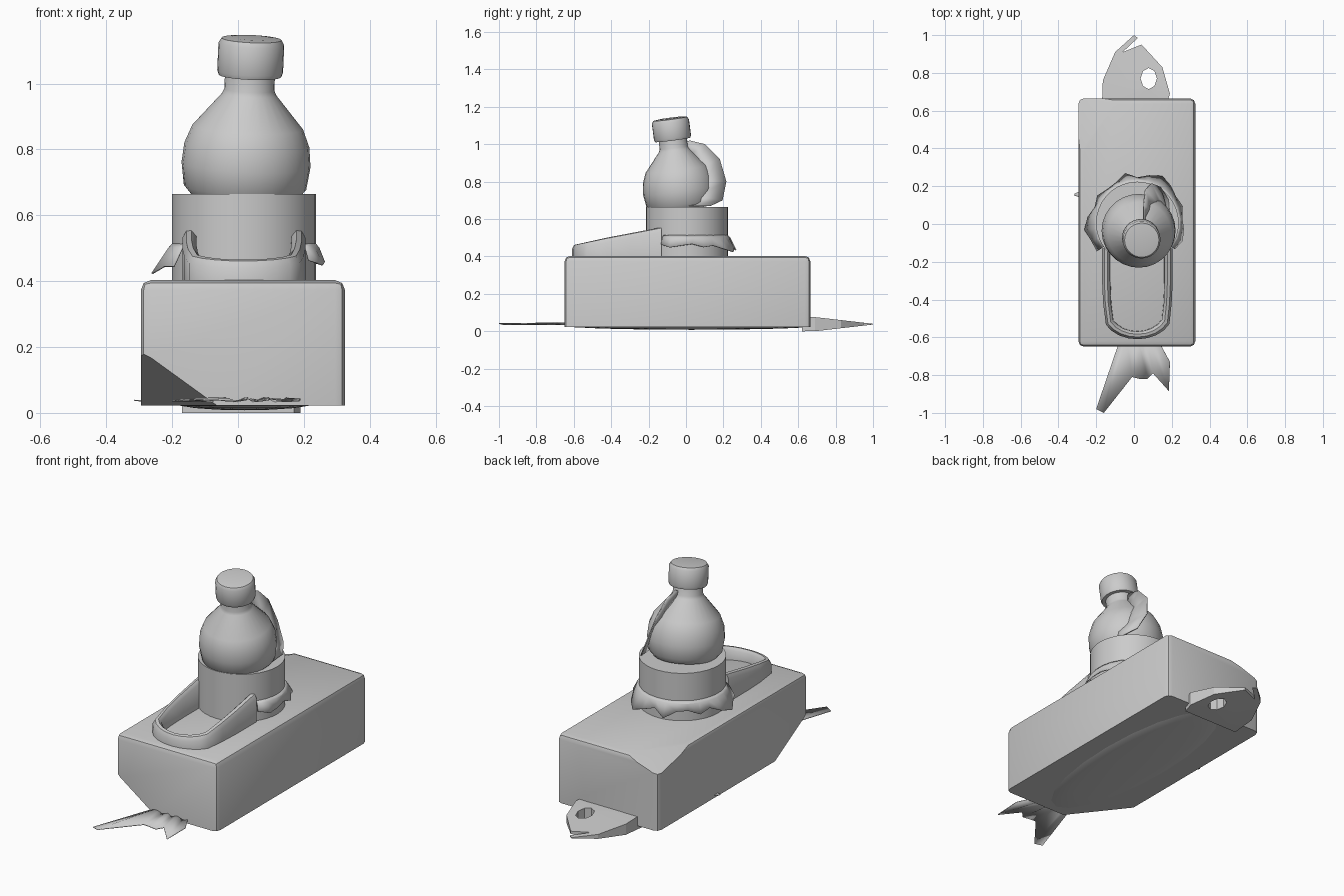
import bpy, bmesh, math, random
from mathutils import Vector, Matrix

random.seed(4)
if "Cube" in bpy.data.objects:
    bpy.data.objects.remove(bpy.data.objects["Cube"])

grey = bpy.data.materials.new("light_grey")
grey.use_nodes = True
grey.diffuse_color = (0.6, 0.6, 0.6, 1)
grey.node_tree.nodes["Principled BSDF"].inputs["Base Color"].default_value = (0.6, 0.6, 0.6, 1)


def finish(name, bm, angle=35):
    """Turn a bmesh into a named, shaded object."""
    bmesh.ops.recalc_face_normals(bm, faces=bm.faces)
    mesh = bpy.data.meshes.new(name)
    bm.to_mesh(mesh)
    bm.free()
    mesh.materials.append(grey)
    ob = bpy.data.objects.new(name, mesh)
    bpy.context.collection.objects.link(ob)
    bpy.ops.object.select_all(action='DESELECT')
    ob.select_set(True)
    bpy.context.view_layer.objects.active = ob
    bpy.ops.object.shade_smooth_by_angle(angle=math.radians(angle))
    return ob


def loft(bm, rows, close_u=False, close_v=False):
    """Skin rows of points with quads."""
    grid = [[bm.verts.new(p) for p in row] for row in rows]
    n, m = len(grid), len(grid[0])
    for i in range(n if close_u else n - 1):
        for j in range(m if close_v else m - 1):
            a, b = grid[i], grid[(i + 1) % n]
            k = (j + 1) % m
            bm.faces.new((a[j], b[j], b[k], a[k]))
    return grid


def lathe(name, profile, matrix, sides=28):
    bm = bmesh.new()
    rows = []
    for r, z in profile:
        ring = [math.tau * i / sides for i in range(sides)]
        rows.append([matrix @ Vector((r * math.cos(a), r * math.sin(a), z)) for a in ring])
    grid = loft(bm, rows, close_v=True)
    bm.faces.new(grid[0])
    bm.faces.new(grid[-1])
    return finish(name, bm)


def solidify(ob, thickness):
    mod = ob.modifiers.new("thickness", 'SOLIDIFY')
    mod.thickness = thickness
    mod.offset = 0


# Brick: rounded upper edges and two broken corners
bm = bmesh.new()
bmesh.ops.create_cube(bm, size=1)
for v in bm.verts:
    v.co = Vector((0.015 + v.co.x * 0.62, 0.008 + v.co.y * 1.315, 0.213 + v.co.z * 0.38))
upper = [e for e in bm.edges if max(v.co.z for v in e.verts) > 0.3]
bmesh.ops.bevel(bm, geom=upper, offset=0.03, segments=2, profile=0.5, affect='EDGES')
breaks = [((-0.295, -0.65, 0.19), (-0.06, -0.65, 0.02), (-0.295, -0.35, 0.02)),
          ((-0.09, 0.665, 0.4), (-0.295, 0.665, 0.33), (-0.295, 0.35, 0.4))]
for tri in breaks:
    a, b, c = map(Vector, tri)
    normal = (b - a).cross(c - a)
    if normal.dot(a - Vector((0, 0, 0.2))) < 0:
        normal.negate()
    cut = bmesh.ops.bisect_plane(bm, geom=bm.verts[:] + bm.edges[:] + bm.faces[:],
                                 plane_co=a, plane_no=normal, clear_outer=True)
    edges = [g for g in cut["geom_cut"] if isinstance(g, bmesh.types.BMEdge)]
    bmesh.ops.holes_fill(bm, edges=edges, sides=0)
finish("brick", bm)

# Sleeve standing on the brick
lathe("sleeve", [(0.219, 0.395), (0.219, 0.665), (0.19, 0.665)],
      Matrix.Translation((0.018, 0.005, 0)), 36)

# Leaning bottle and its cap
lean = (Matrix.Translation((0.02, -0.022, 0.655)) @ Matrix.Rotation(math.radians(7.5), 4, 'X')
        @ Matrix.Rotation(math.radians(2.5), 4, 'Y'))
lathe("bottle", [(0.16, 0), (0.186, 0.03), (0.196, 0.1), (0.19, 0.16), (0.168, 0.215),
                 (0.083, 0.315), (0.076, 0.33), (0.076, 0.4)], lean)
lathe("bottle_cap", [(0.07, 0.372), (0.095, 0.372), (0.1, 0.385), (0.1, 0.47),
                     (0.091, 0.485), (0.06, 0.489)], lean)

# Torn strip peeling away behind the bottle
bm = bmesh.new()
outer = [(0.05, 0.02, 1.02), (0.05, 0.1, 1.0), (0.06, 0.18, 0.92),
         (0.09, 0.215, 0.8), (0.14, 0.195, 0.7), (0.18, 0.13, 0.67)]
inner = [(0.04, -0.02, 1.0), (0.06, 0.03, 0.95), (0.09, 0.07, 0.88),
         (0.14, 0.09, 0.8), (0.18, 0.05, 0.72), (0.19, 0.01, 0.67)]
loft(bm, [outer, inner])
solidify(finish("torn_strip", bm, 60), 0.006)

# Ragged frill around the sides and back of the sleeve
bm = bmesh.new()
rows = [[], [], []]
count = 18
for i in range(count + 1):
    a = math.radians(-35 + 250 * i / count)
    tip = random.uniform(0.0, 0.035) + (0.02 if i % 3 == 1 else 0)
    for row, r, z in zip(rows, (0.218, 0.229, 0.232 + tip), (0.512, 0.5, 0.472 - tip)):
        row.append((0.018 + r * math.cos(a), 0.005 + r * math.sin(a), z))
loft(bm, rows)
solidify(finish("ragged_frill", bm, 20), 0.005)

# Open loop wall in front, rising toward the sleeve
bm = bmesh.new()
path = [(1, -0.13), (1, -0.3), (0.97, -0.42)]
path += [(math.cos(t), -0.47 - 0.14 * math.sin(t))
         for t in (math.radians(d) for d in range(25, 160, 16))]
path += [(-0.97, -0.42), (-1, -0.3), (-1, -0.13)]
rows = []
for x, y in path:
    top = 0.465 + (y + 0.61) * 0.19
    row = []
    for inset, z in ((0, 0.395), (0, top - 0.025), (0.012, top - 0.004), (0.028, top),
                     (0.043, top - 0.015), (0.045, 0.395)):
        ky = 1 - inset / 0.2 if y < -0.42 else 1
        row.append((0.018 + x * (0.187 - inset), -0.42 + (y + 0.42) * ky, z))
    rows.append(row)
grid = loft(bm, rows, close_v=True)
for end in (grid[0], grid[-1]):
    bm.faces.new(end)
finish("front_loop", bm, 45)

# Flattened fish body under the brick
bm = bmesh.new()
bmesh.ops.create_uvsphere(bm, u_segments=20, v_segments=8, radius=1)
for v in bm.verts:
    v.co = Vector((0.02 + v.co.x * 0.21, 0.03 + v.co.y * 0.68, 0.03 + v.co.z * 0.022))
finish("fish_body", bm)

# Fish head: wedge between two skins, with an eye hole bridged through
outline = [(-0.17, 0.62), (-0.165, 0.76), (-0.1, 0.91), (0, 1.0), (0.02, 0.985), (-0.06, 0.91),
           (0.04, 0.95), (0.15, 0.83), (0.19, 0.69), (0.17, 0.62)]
eye = [(0.078 + 0.043 * math.cos(math.tau * i / 8), 0.77 + 0.056 * math.sin(math.tau * i / 8))
       for i in range(8)]
bm = bmesh.new()
loops = []
for sign in (1, -1):
    pair = []
    for ring in (outline, eye):
        verts = [bm.verts.new((x, y, 0.038 + sign * min(0.038, 0.002 + (1 - y) * 0.115)))
                 for x, y in ring]
        pair.append(verts)
    edges = [bm.edges.new((r[i], r[(i + 1) % len(r)])) for r in pair for i in range(len(r))]
    bmesh.ops.triangle_fill(bm, use_beauty=True, use_dissolve=False, edges=edges)
    loops.append(pair)
for low, high in zip(loops[1], loops[0]):
    for i in range(len(low)):
        k = (i + 1) % len(low)
        bm.faces.new((low[i], low[k], high[k], high[i]))
finish("fish_head", bm, 20)

# Pleated tail fin
bm = bmesh.new()
root = [(-0.07, -0.6), (-0.04, -0.6), (-0.01, -0.6), (0.02, -0.6),
        (0.04, -0.6), (0.07, -0.6), (0.1, -0.6), (0.12, -0.6)]
tips = [(-0.2, -0.98), (-0.16, -1.0), (-0.01, -0.81), (0.03, -0.82),
        (0.07, -0.82), (0.1, -0.79), (0.185, -0.885), (0.19, -0.73)]
pleat = [[(x, y, 0.038 + (0.008 if i % 2 else -0.004) * k) for i, (x, y) in enumerate(r)]
         for r, k in ((root, 1), (tips, 0.4))]
loft(bm, pleat)
solidify(finish("tail_fin", bm, 10), 0.004)

# Small side fin poking out from under the brick
bm = bmesh.new()
bm.faces.new([bm.verts.new(p) for p in
              ((-0.16, 0.1, 0.03), (-0.315, 0.15, 0.038), (-0.315, 0.16, 0.038), (-0.16, 0.24, 0.03))])
solidify(finish("side_fin", bm), 0.004)
